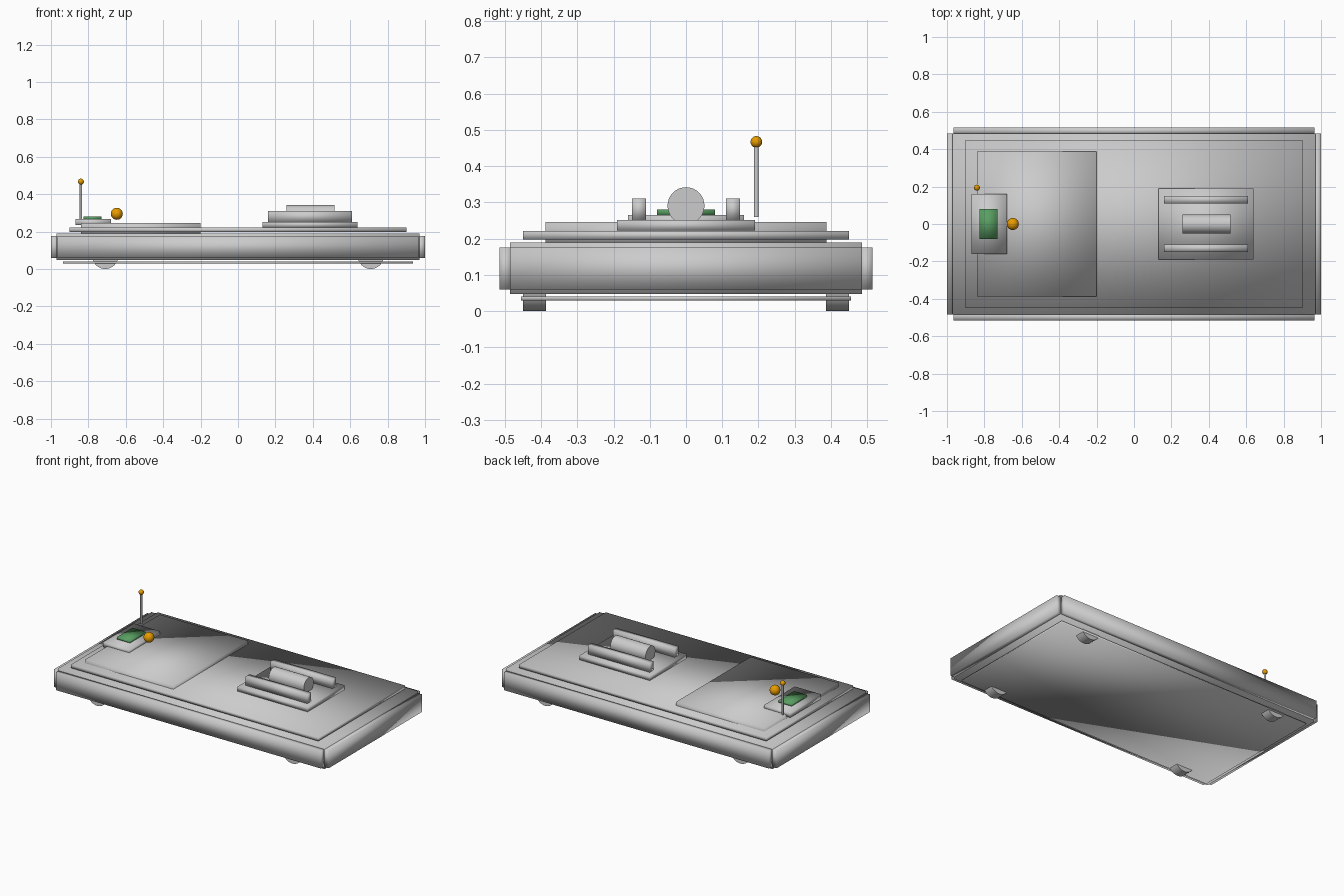
import bpy
import math

if "Cube" in bpy.data.objects:
    bpy.data.objects.remove(bpy.data.objects["Cube"], do_unlink=True)


def material(name, color):
    m = bpy.data.materials.new(name)
    m.use_nodes = True
    m.diffuse_color = (*color, 1)
    m.node_tree.nodes["Principled BSDF"].inputs["Base Color"].default_value = (*color, 1)
    return m


grey = material("grey", (0.6, 0.6, 0.6))
green = material("green", (0.1, 0.34, 0.12))
orange = material("orange", (0.8, 0.33, 0.0))


def finish(name, mat, sharp=False):
    ob = bpy.context.object
    ob.name = name
    ob.data.materials.append(mat)
    if sharp:
        bpy.ops.object.shade_smooth_by_angle(angle=math.radians(40))
    else:
        bpy.ops.object.shade_smooth()
    return ob


def box(name, x, y, z, mat=grey):
    """Soft-shaded box from (min, max) ranges."""
    bpy.ops.mesh.primitive_cube_add(size=1)
    ob = bpy.context.object
    for v in ob.data.vertices:
        v.co = [r[0] if c < 0 else r[1] for c, r in zip(v.co, (x, y, z))]
    return finish(name, mat)


def rod(name, center, radius, length, axis, mat=grey):
    turn = {"x": (0, math.pi / 2, 0), "y": (math.pi / 2, 0, 0), "z": (0, 0, 0)}[axis]
    bpy.ops.mesh.primitive_cylinder_add(vertices=32, radius=radius, depth=length,
                                        location=center, rotation=turn)
    return finish(name, mat, sharp=True)


def ball(name, center, radius, mat):
    bpy.ops.mesh.primitive_uv_sphere_add(segments=32, ring_count=16, radius=radius,
                                         location=center)
    return finish(name, mat)


def span(a, b, side):
    return (a, b) if side > 0 else (-b, -a)


# Main slab with thin bumpers on all four sides
box("body", (-0.97, 0.97), (-0.485, 0.485), (0.047, 0.19))
for side, end, edge in ((1, "left", "back"), (-1, "right", "front")):
    box(f"{end}_bumper", span(0.96, 1.0, side), (-0.485, 0.485), (0.06, 0.176))
    box(f"{edge}_bumper", (-0.965, 0.965), span(0.48, 0.515, side), (0.06, 0.176))

# Plates below and above the slab
box("bottom_plate", (-0.935, 0.935), (-0.455, 0.455), (0.03, 0.04))
box("top_plate", (-0.9, 0.9), (-0.45, 0.45), (0.198, 0.221))
box("raised_panel", (-0.84, -0.2), (-0.387, 0.387), (0.185, 0.246))

# Round feet, mostly sunk into the slab
for x, end in ((0.71, "left"), (-0.71, "right")):
    for y, edge in ((0.418, "back"), (-0.418, "front")):
        rod(f"{edge}_{end}_foot", (x, y, 0.07), 0.07, 0.064, "y")

# Roller between two rails
box("roller_base", (0.13, 0.64), (-0.191, 0.191), (0.222, 0.252))
for side, edge in ((1, "back"), (-1, "front")):
    box(f"{edge}_rail", (0.16, 0.61), span(0.11, 0.149, side), (0.25, 0.311))
rod("roller", (0.387, 0, 0.291), 0.051, 0.256, "x")

# Control pad with screen, knob and antenna
box("control_pad", (-0.87, -0.68), (-0.16, 0.16), (0.234, 0.266))
box("screen", (-0.825, -0.73), (-0.08, 0.08), (0.264, 0.28), green)
ball("knob", (-0.648, 0, 0.295), 0.032, orange)
rod("antenna", (-0.84, 0.194, 0.36), 0.0065, 0.2, "z")
ball("antenna_tip", (-0.84, 0.194, 0.467), 0.016, orange)
